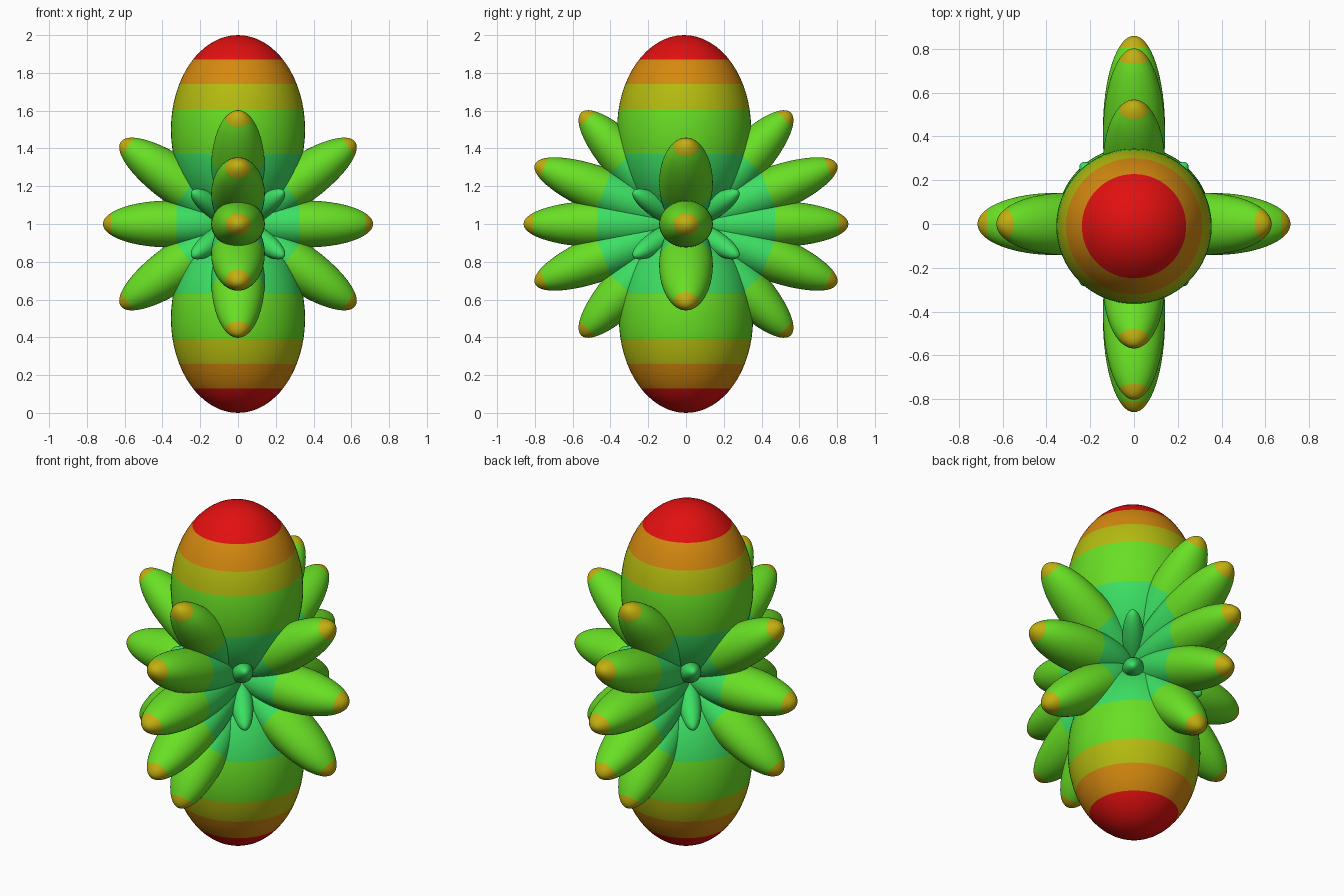
import bpy, bmesh
from math import radians, sin, cos
from mathutils import Matrix, Vector

if "Cube" in bpy.data.objects:
    bpy.data.objects.remove(bpy.data.objects["Cube"], do_unlink=True)


def material(name, rgb):
    m = bpy.data.materials.new(name)
    m.use_nodes = True
    m.diffuse_color = (*rgb, 1)
    m.node_tree.nodes["Principled BSDF"].inputs["Base Color"].default_value = (*rgb, 1)
    return m


teal = material("sea green", (0.045, 0.74, 0.125))
green = material("leaf green", (0.14, 0.74, 0.018))
yellow = material("olive yellow", (0.46, 0.50, 0.005))
gold = material("gold tip", (0.54, 0.43, 0.005))
orange = material("orange", (0.66, 0.25, 0.005))
red = material("red", (0.76, 0.005, 0.005))

CENTRE = Vector((0, 0, 1))


def lobe(name, azimuth, elevation, length, width, height, bands, shift=(0, 0, 0)):
    """Ellipsoid running outward from the centre; bands = [(start along axis, material)]."""
    bm = bmesh.new()
    half = length / 2
    bmesh.ops.create_uvsphere(bm, u_segments=64, v_segments=32, radius=1)
    bmesh.ops.transform(bm, verts=bm.verts,
                        matrix=Matrix.Translation((0, 0, half)) @ Matrix.Diagonal((width, height, half, 1)))
    # cut clean edges where the colour changes
    for start, _ in bands[1:]:
        bmesh.ops.bisect_plane(bm, geom=bm.verts[:] + bm.edges[:] + bm.faces[:],
                               plane_co=(0, 0, start), plane_no=(0, 0, 1))
    for f in bm.faces:
        z = f.calc_center_median().z
        f.material_index = max(i for i, (start, _) in enumerate(bands) if z > start)
        f.smooth = True
    # aim the local z axis along the wanted direction
    az, el = radians(azimuth), radians(elevation)
    out = Vector((cos(el) * cos(az), cos(el) * sin(az), sin(el)))
    side = Vector((-sin(az), cos(az), 0))
    up = out.cross(side)
    aim = Matrix((side, up, out)).transposed().to_4x4()
    bmesh.ops.transform(bm, verts=bm.verts,
                        matrix=Matrix.Translation(CENTRE + Vector(shift)) @ aim)
    mesh = bpy.data.meshes.new(name)
    bm.to_mesh(mesh)
    bm.free()
    for _, m in bands:
        mesh.materials.append(m)
    obj = bpy.data.objects.new(name, mesh)
    bpy.context.collection.objects.link(obj)
    return obj


# Large upright lobes
main_bands = [(-1, teal), (0.37, green), (0.61, yellow), (0.74, orange), (0.87, red)]
lobe("upper_main_lobe", 0, 90, 1, 0.355, 0.355, main_bands, (0, -0.01, 0))
lobe("lower_main_lobe", 0, -90, 1, 0.355, 0.355, main_bands)


def fan(name, azimuth, petals, green_start):
    """Petals in one vertical plane, mirrored below the middle."""
    for elevation, length in petals:
        bands = [(-1, teal), (green_start, green), (0.94 * length, gold)]
        for sign in ((1, -1) if elevation else (1,)):
            level = {1: "upper", -1: "lower"}[sign] if elevation else "middle"
            lobe(f"{name}_{level}_petal", azimuth, sign * elevation, length, 0.142, 0.124, bands)


# Side, front and back fans of petals
side_petals = [(0, 0.715), (35, 0.758)]
front_petals = [(0, 0.86), (21.5, 0.86), (46.8, 0.81)]
fan("left", 0, side_petals, 0.325)
fan("right", 180, side_petals, 0.325)
fan("back", 90, front_petals, 0.47)
fan("front", -90, front_petals, 0.47)

# Small buds between the fans
for corner, azimuth in (("back_left", 49), ("back_right", 131),
                        ("front_right", 229), ("front_left", 311)):
    for level, elevation in (("upper", 25), ("lower", -25)):
        lobe(f"{corner}_{level}_bud", azimuth, elevation, 0.405, 0.06, 0.06, [(-1, teal)])
